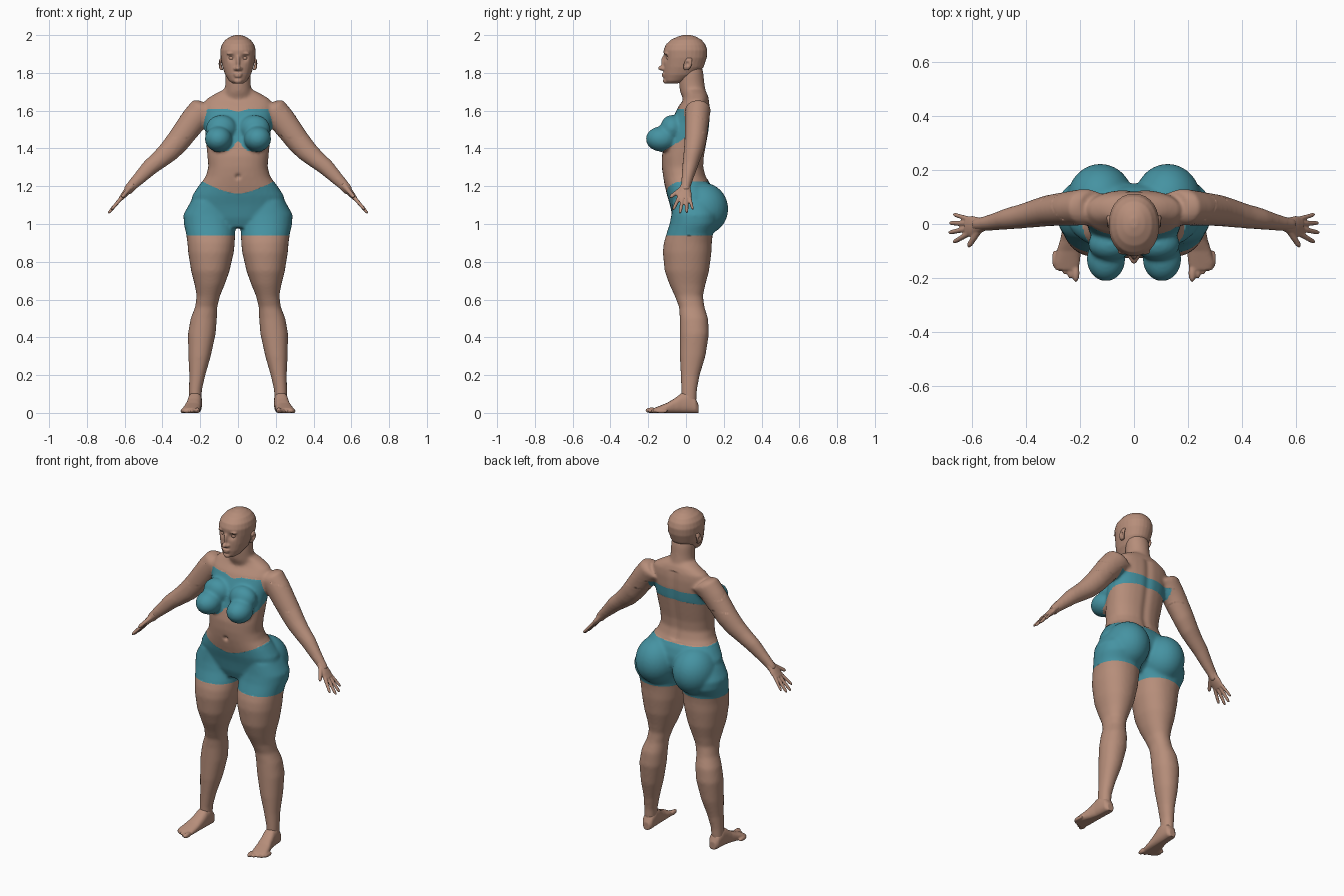
import bpy, bmesh, math
from mathutils import Vector, Matrix

def material(name, rgb):
    m = bpy.data.materials.new(name)
    m.diffuse_color = (*rgb, 1)
    return m

SKIN = material("skin", (0.47, 0.27, 0.195))
CLOTH = material("teal cloth", (0.06, 0.29, 0.36))

def loft(bm, rings, n=28, p=2.0):
    """Closed tube through rings of (centre, U half axis, V half axis)."""
    loops = []
    for c, u, v in rings:
        c, u, v = Vector(c), Vector(u), Vector(v)
        loop = []
        for i in range(n):
            a = 2 * math.pi * i / n
            ca, sa = math.cos(a), math.sin(a)
            x = math.copysign(abs(ca) ** (2 / p), ca)
            y = math.copysign(abs(sa) ** (2 / p), sa)
            loop.append(bm.verts.new(c + u * x + v * y))
        loops.append(loop)
    for a, b in zip(loops, loops[1:]):
        for i in range(n):
            j = (i + 1) % n
            bm.faces.new((a[i], a[j], b[j], b[i]))
    bm.faces.new(loops[0][::-1])
    bm.faces.new(loops[-1])

def stack(bm, rows, s=1, p=2.2):
    """Horizontal rings from (z, x0, x1, y front, y back)."""
    loft(bm, [((s * (a + b) / 2, (f + k) / 2, z), ((b - a) / 2, 0, 0), (0, (k - f) / 2, 0))
              for z, a, b, f, k in rows], p=p)

def blob(bm, c, r):
    m = Matrix.Translation(c) @ Matrix.Diagonal((*r, 1))
    bmesh.ops.create_uvsphere(bm, u_segments=28, v_segments=16, radius=1, matrix=m)

def fuse(name, bm, voxel, smooth):
    """Melt the overlapping pieces into one smooth skin."""
    bmesh.ops.recalc_face_normals(bm, faces=bm.faces[:])
    me = bpy.data.meshes.new(name)
    bm.to_mesh(me)
    bm.free()
    ob = bpy.data.objects.new(name, me)
    bpy.context.collection.objects.link(ob)
    r = ob.modifiers.new("fuse", 'REMESH')
    r.mode, r.voxel_size = 'VOXEL', voxel
    s = ob.modifiers.new("soften", 'SMOOTH')
    s.factor, s.iterations = 0.5, smooth
    dg = bpy.context.evaluated_depsgraph_get()
    new = bpy.data.meshes.new_from_object(ob.evaluated_get(dg))
    ob.modifiers.clear()
    ob.data = new
    new.materials.clear()
    new.materials.append(SKIN)
    for f in new.polygons:
        f.use_smooth = True
        f.material_index = 0
    return ob

def bump(co, c, r):
    return math.exp(-(co - Vector(c)).length_squared / (r * r))

# ---------- body: torso, neck, legs, arms ----------
bm = bmesh.new()
torso = [(.98, .10, -.05, .06), (1.03, .20, -.07, .12), (1.10, .25, -.085, .15),
         (1.15, .243, -.10, .15), (1.20, .21, -.112, .135), (1.25, .172, -.122, .107),
         (1.30, .157, -.128, .093), (1.36, .162, -.128, .097), (1.42, .168, -.115, .108),
         (1.50, .175, -.095, .122), (1.56, .18, -.07, .127), (1.62, .185, -.042, .127),
         (1.66, .17, -.012, .122), (1.69, .12, 0, .112), (1.72, .06, -.02, .09)]
stack(bm, [(z, -w, w, f, k) for z, w, f, k in torso], p=2.3)
neck = [(1.6, .1, 0, .12), (1.66, .085, -.015, .115), (1.7, .071, -.032, .105),
        (1.75, .067, -.038, .097), (1.8, .067, -.035, .092), (1.85, .06, -.02, .08)]
stack(bm, [(z, -w, w, f, k) for z, w, f, k in neck], p=2)
leg = [(1.12, .06, .25, -.07, .15), (1.05, .02, .289, -.077, .17), (1.0, .014, .287, -.087, .17),
       (.95, .015, .275, -.103, .142), (.9, .017, .268, -.118, .137), (.85, .022, .264, -.123, .135),
       (.75, .045, .248, -.113, .122), (.68, .07, .23, -.088, .103), (.62, .095, .219, -.06, .09),
       (.56, .11, .227, -.037, .098), (.5, .112, .251, -.033, .117), (.42, .118, .265, -.033, .122),
       (.3, .144, .263, -.033, .103), (.2, .173, .258, -.028, .073), (.12, .191, .26, -.025, .058),
       (.04, .195, .26, -.025, .055)]
arm = [(.15, .065, 1.61, .066), (.185, .063, 1.605, .074), (.235, .058, 1.55, .07),
       (.317, .05, 1.44, .063), (.365, .04, 1.385, .057), (.41, .03, 1.345, .05),
       (.466, .02, 1.30, .044), (.52, .008, 1.245, .035), (.565, 0, 1.20, .028), (.59, -.003, 1.17, .026)]
for s in (1, -1):
    stack(bm, leg, s, p=2.15)
    loft(bm, [((s * x, y, z), (0, r * .92, 0), (s * r * .75, 0, r * .68)) for x, y, z, r in arm])
    blob(bm, (s * .125, .086, 1.08), (.125, .138, .14))       # buttocks
    blob(bm, (s * .104, -.13, 1.45), (.072, .083, .067))      # bust
    blob(bm, (s * .088, -.075, 1.505), (.082, .062, .072))
body = fuse("body", bm, .008, 12)

# clothing borders as heights that vary around the body
def mix(a, b, t):
    return a + (b - a) * max(0, min(1, t))

def borders(c):
    x = abs(c.x)
    bra_low = mix(mix(1.38 + .055 * max(0, 1 - x / .05), 1.47, (c.y + .13) / .15), 1.49, (c.y - .02) / .1)
    bra_top = mix(1.61 - .015 * math.exp(-(x / .04) ** 2), 1.55, (c.y + .01) / .11)
    front = 1.16 + .065 * min(1, x / .19) ** 1.5
    return bra_low, bra_top, .938, mix(front, 1.225, (c.y + .08) / .1)

def clothed(c):
    b = borders(c)
    bra = b[0] < c.z < b[1] and abs(c.x) < .182 - .25 * max(0, c.z - 1.53)
    return bra or (b[2] < c.z < b[3] and abs(c.x) < .35)

for v in body.data.vertices:
    c = v.co
    c.y += .018 * bump(c, (0, -.125, 1.25), .012)             # navel
    if c.y > .05 and 1.24 < c.z < 1.66:                       # spine groove
        c.y -= .008 * math.exp(-(c.x / .022) ** 2)
    if abs(c.x) < .35:
        for h in borders(c):                                  # crisp cloth edges
            if abs(c.z - h) < .004:
                c.z = h
body.data.materials.append(CLOTH)
for f in body.data.polygons:
    f.material_index = int(clothed(f.center))

# ---------- head ----------
bm = bmesh.new()
skull = [(1.743, .026, -.1, -.05), (1.757, .047, -.113, 0), (1.79, .068, -.118, .06),
         (1.83, .082, -.118, .093), (1.88, .092, -.117, .11), (1.92, .094, -.119, .113),
         (1.95, .086, -.107, .103), (1.975, .067, -.08, .083), (1.992, .04, -.045, .052),
         (2.001, .012, -.012, .022)]
stack(bm, [(z, -w, w, f, k) for z, w, f, k in skull], p=2.15)
blob(bm, (0, -.118, 1.858), (.011, .014, .034))               # nose
blob(bm, (0, -.13, 1.825), (.014, .018, .013))
blob(bm, (0, -.116, 1.794), (.025, .012, .006))               # lips
blob(bm, (0, -.116, 1.782), (.021, .012, .006))
blob(bm, (0, -.106, 1.757), (.022, .016, .015))               # chin
for s in (1, -1):
    blob(bm, (s * .013, -.12, 1.822), (.01, .012, .01))
    blob(bm, (s * .034, -.103, 1.902), (.028, .014, .008))    # brow
head = fuse("head", bm, .005, 4)
for v in head.data.vertices:
    for s in (1, -1):
        v.co.y += .013 * bump(v.co, (s * .034, -.108, 1.88), .018)

bm = bmesh.new()
for s in (1, -1):
    blob(bm, (s * .034, -.09, 1.878), (.017, .014, .013))
eyes = fuse("eyelids", bm, .004, 2)

# ---------- ears ----------
bm = bmesh.new()
for s in (1, -1):
    loft(bm, [((s * (.085 + .012 * math.sin(t * math.pi)), .002 + .016 * t, 1.815 + .065 * t),
               (.009, 0, 0), (0, .006 + .017 * math.sin(math.pi * (.15 + .7 * t)), 0))
              for t in (0, .25, .5, .75, 1)])
ears = fuse("ears", bm, .004, 4)
for v in ears.data.vertices:
    for s in (1, -1):
        v.co.x -= s * .012 * bump(v.co, (s * .105, .006, 1.848), .012)

# ---------- hands ----------
D, N, Y = Vector((.65, 0, -.76)), Vector((.76, 0, .65)), Vector((0, 1, 0))
WRIST = Vector((.56, 0, 1.205))
flip = lambda v, s: Vector((s * v.x, v.y, v.z))
bm = bmesh.new()
for s in (1, -1):
    palm = [(-.01, 0, .025, .022), (.03, -.006, .031, .02), (.06, -.01, .04, .017), (.095, -.009, .037, .012)]
    loft(bm, [(flip(WRIST + D * t + Y * y, s), Y * w, flip(N * h, s)) for t, y, w, h in palm])
    fingers = [(.085, -.037, .17, -.068, .0095), (.09, -.018, .195, -.032, .0095),
               (.09, .002, .192, .004, .0095), (.085, .019, .17, .036, .0085),
               (.02, -.02, .085, -.085, .0115)]
    for t0, y0, t1, y1, r in fingers:
        rings = []
        for k, q in ((0, 1.1), (.5, 1), (.85, .9), (1, .5)):
            c = WRIST + D * (t0 + (t1 - t0) * k) + Y * (y0 + (y1 - y0) * k)
            ax = D * (t1 - t0) + Y * (y1 - y0)
            rings.append((flip(c, s), flip(ax.cross(N).normalized() * r * q, s), flip(N * r * q, s)))
        loft(bm, rings, n=14)
hands = fuse("hands", bm, .004, 4)

# ---------- feet ----------
bm = bmesh.new()
foot = [(.066, .224, .02, .045), (.05, .225, .033, .08), (.01, .227, .037, .115), (-.025, .229, .038, .105),
        (-.06, .234, .04, .078), (-.1, .242, .045, .054), (-.145, .249, .048, .036), (-.17, .249, .042, .026)]
for s in (1, -1):
    loft(bm, [((s * x, y, h / 2 - .001), (w, 0, 0), (0, 0, h / 2 + .001)) for y, x, w, h in foot], p=2.5)
    for i in range(5):
        r = .0155 if i == 0 else .0115
        blob(bm, (s * (.216 + .0185 * i + (.004 if i else 0)), -.182 + .013 * i, r - .001), (r * .9, .034, r))
feet = fuse("feet", bm, .005, 4)
for v in feet.data.vertices:
    v.co.z = max(0, v.co.z - .001)
